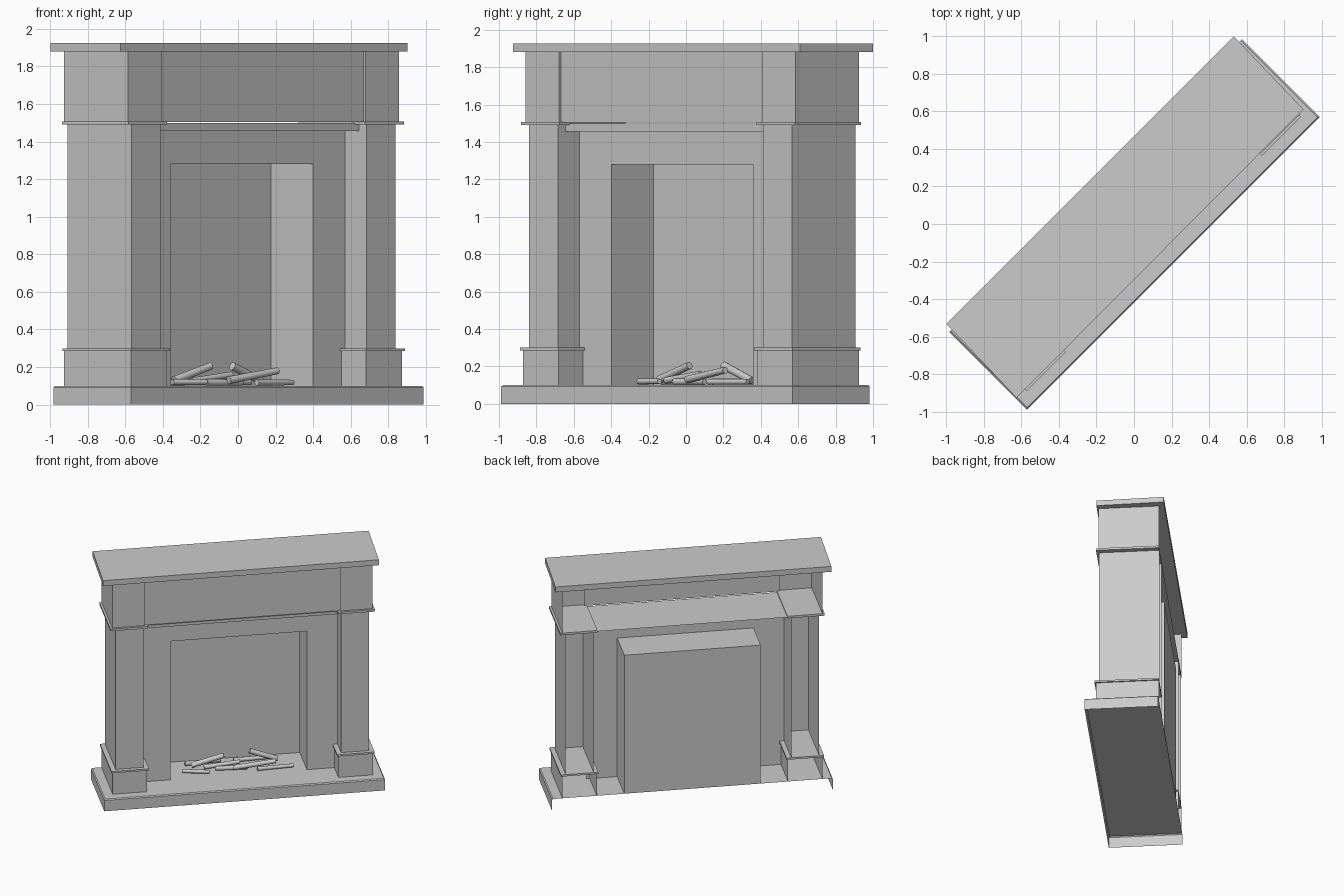
import bpy, bmesh, math
from mathutils import Vector

if "Cube" in bpy.data.objects:
    bpy.data.objects.remove(bpy.data.objects["Cube"])

TURN = math.radians(45)   # the whole fireplace stands turned on the grid
BACK = 0.288              # open rear plane
WALL = -0.03              # face of the wall around the opening


def finish(name, bm, mirror=False):
    me = bpy.data.meshes.new(name)
    bmesh.ops.recalc_face_normals(bm, faces=bm.faces)
    bm.to_mesh(me)
    bm.free()
    ob = bpy.data.objects.new(name, me)
    bpy.context.collection.objects.link(ob)
    ob.rotation_euler.z = TURN
    if mirror:
        ob.modifiers.new("mirror", 'MIRROR')
    return ob


def face(bm, *pts):
    bm.faces.new([bm.verts.new(p) for p in pts])


def sheet(bm, path, z0, z1):
    """Upright walls following an open plan path."""
    for (ax, ay), (bx, by) in zip(path, path[1:]):
        face(bm, (ax, ay, z0), (bx, by, z0), (bx, by, z1), (ax, ay, z1))


def slab(name, corners, z0, z1, mirror=False):
    """Solid plate from a plan outline."""
    bm = bmesh.new()
    f = bm.faces.new([bm.verts.new((x, y, z0)) for x, y in corners])
    top = bmesh.ops.extrude_face_region(bm, geom=[f])["geom"]
    bmesh.ops.translate(bm, vec=(0, 0, z1 - z0),
                        verts=[v for v in top if isinstance(v, bmesh.types.BMVert)])
    return finish(name, bm, mirror)


def rect(x0, x1, y0, y1):
    return [(x0, y0), (x1, y0), (x1, y1), (x0, y1)]


def open_box(name, x0, x1, y0, z0, z1):
    """Three-sided pillar section, open at the rear, mirrored."""
    bm = bmesh.new()
    sheet(bm, [(x1, BACK), (x1, y0), (x0, y0), (x0, BACK)], z0, z1)
    return finish(name, bm, True)


# hearth base: shell with a small chamfer, open below and behind
bm = bmesh.new()
W, F, c = 1.101, -0.297, 0.008
sheet(bm, [(-W, BACK), (-W, F), (W, F), (W, BACK)], 0, 0.1 - c)
lo = [(-W, BACK), (-W, F), (W, F), (W, BACK)]
hi = [(-W + c, BACK), (-W + c, F + c), (W - c, F + c), (W - c, BACK)]
for i in range(3):
    face(bm, (*lo[i], 0.1 - c), (*lo[i + 1], 0.1 - c), (*hi[i + 1], 0.1), (*hi[i], 0.1))
face(bm, *[(*p, 0.1) for p in hi])
bmesh.ops.remove_doubles(bm, verts=bm.verts, dist=1e-5)
finish("hearth_base", bm)

# pillars with plinths and caps
open_box("plinths", 0.75, 1.02, -0.213, 0.1, 0.287)
slab("plinth_caps", rect(0.738, 1.032, -0.225, BACK), 0.285, 0.3, True)
open_box("pillar_shafts", 0.775, 0.994, -0.192, 0.3, 1.49)
slab("pillar_caps", rect(0.745, 1.037, -0.212, BACK), 1.49, 1.508, True)

# frieze with projecting end blocks
bm = bmesh.new()
right = [(0.767, -0.178), (0.767, -0.193), (1.02, -0.193), (1.02, BACK)]
sheet(bm, [(-x, y) for x, y in reversed(right)] + right, 1.505, 1.88)
finish("frieze", bm)

# ledge under the frieze, reaching to the rear
bm = bmesh.new()
prof = [(BACK, 1.5), (-0.178, 1.5), (-0.137, 1.499), (-0.137, 1.457), (WALL, 1.457)]
for (ay, az), (by, bz) in zip(prof, prof[1:]):
    face(bm, (-0.775, ay, az), (0.775, ay, az), (0.775, by, bz), (-0.775, by, bz))
finish("frieze_ledge", bm)

# mantel shelf, slightly out of square as seen from the top
slab("mantel_shelf", [(-1.096, -0.212), (1.069, -0.206), (1.082, 0.331), (-1.082, 0.331)],
     1.88, 1.926)

# wall around the opening
bm = bmesh.new()
OW, OT = 0.535, 1.28
for s in (-1, 1):
    sheet(bm, [(s * 0.775, WALL), (s * OW, WALL)], 0.1, OT)
sheet(bm, [(-0.775, WALL), (0.775, WALL)], OT, 1.46)
finish("surround_wall", bm)

# firebox
bm = bmesh.new()
sheet(bm, [(-OW, WALL), (-OW, BACK), (OW, BACK), (OW, WALL)], 0.1, OT)
face(bm, (-OW, WALL, OT), (OW, WALL, OT), (OW, BACK, OT), (-OW, BACK, OT))
finish("firebox", bm)

# logs: two end points and a radius each
logs = [((-.34, .14, .13), (-.09, .117, .205), .022),
        ((.12, .163, .205), (.336, .159, .125), .022),
        ((-.03, .04, .13), (.297, .0, .18), .02),
        ((-.25, .1, .125), (.03, .08, .16), .018),
        ((-.424, .07, .12), (-.22, .02, .12), .016),
        ((-.163, .078, .118), (.085, .057, .118), .018),
        ((.155, .014, .118), (.438, .028, .118), .016),
        ((-.38, .2, .12), (-.1, .22, .12), .018),
        ((.0, .2, .12), (.3, .21, .12), .018)]
for i, (a, b, r) in enumerate(logs):
    a, b = Vector(a), Vector(b)
    bm = bmesh.new()
    bmesh.ops.create_cone(bm, cap_ends=True, segments=14, radius1=r, radius2=r * 0.9,
                          depth=(b - a).length)
    bm.transform((b - a).to_track_quat('Z', 'Y').to_matrix().to_4x4())
    bmesh.ops.translate(bm, verts=bm.verts, vec=(a + b) / 2)
    ob = finish(f"log_{i + 1}", bm)
    for p in ob.data.polygons:
        p.use_smooth = len(p.vertices) == 4
